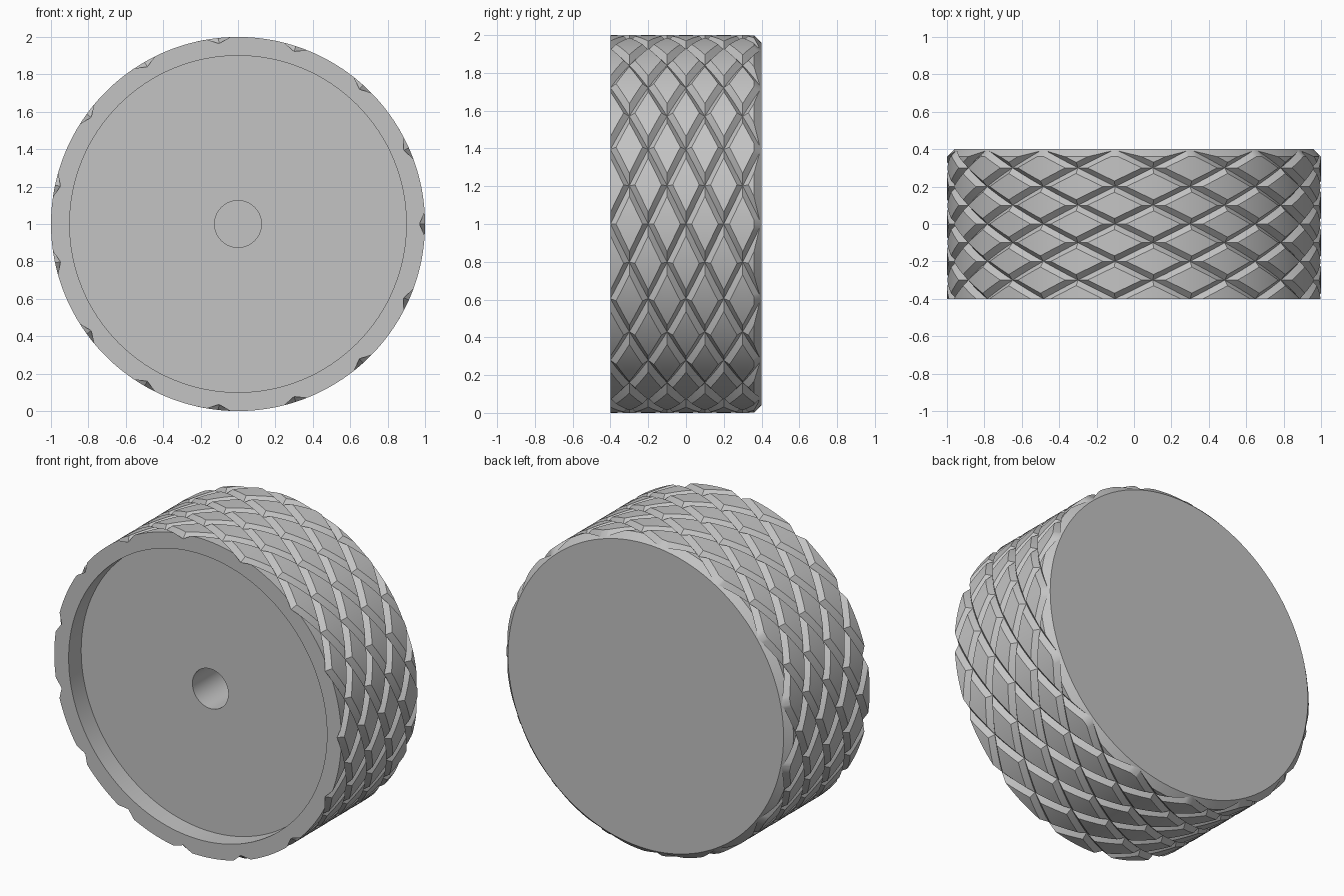
import bpy, bmesh, math
from mathutils import Vector

if "Cube" in bpy.data.objects:
    bpy.data.objects.remove(bpy.data.objects["Cube"], do_unlink=True)

STARTS = 15          # grooves in each helical direction
BANDS = 8            # half-diamonds along the width
WIDTH = 0.8
GROOVE = 0.03        # groove depth
HALF = 0.15          # groove half width, as a share of the pitch
LAND = 4             # subdivisions of the flat between grooves

grey = bpy.data.materials.new("satin grey")
grey.use_nodes = True
colour = (0.55, 0.55, 0.55, 1)
grey.diffuse_color = colour
grey.node_tree.nodes["Principled BSDF"].inputs["Base Color"].default_value = colour


def make_object(name, bm):
    bmesh.ops.recalc_face_normals(bm, faces=bm.faces)
    mesh = bpy.data.meshes.new(name)
    bm.to_mesh(mesh)
    bm.free()
    mesh.materials.append(grey)
    obj = bpy.data.objects.new(name, mesh)
    bpy.context.collection.objects.link(obj)
    return obj


# Knurled cylinder: a grid along both helix directions, with V grooves
breaks = [0] + [HALF + (1 - 2 * HALF) * k / LAND for k in range(LAND + 1)]
n = len(breaks)
period = STARTS * n


def groove(index):
    f = breaks[index % n]
    return max(0, 1 - min(f, 1 - f) / HALF)


bm = bmesh.new()
grid = {}


def vert(a, b):
    turn = a // period
    a, b = a - turn * period, b - turn * period
    if (a, b) not in grid:
        u = a // n + breaks[a % n]
        v = b // n + breaks[b % n]
        angle = math.pi * (u + v) / STARTS
        r = 1 - GROOVE * max(groove(a), groove(b))
        y = WIDTH * ((u - v) / BANDS - 0.5)
        grid[a, b] = bm.verts.new((r * math.cos(angle), y, 1 + r * math.sin(angle)))
    return grid[a, b]


for i in range(STARTS):
    for j in range(i - BANDS - 1, i + 2):
        for p in range(n):
            for q in range(n):
                a, b = i * n + p, j * n + q
                c = [vert(a, b), vert(a + 1, b), vert(a + 1, b + 1), vert(a, b + 1)]
                # Creases run outward from each groove crossing
                if not (p == q and p in (0, n - 1)):
                    c = c[1:] + c[:1]
                bm.faces.new((c[0], c[1], c[2]))
                bm.faces.new((c[0], c[2], c[3]))

# Close both ends beyond the final width
ends = {s: bm.verts.new((0, s * WIDTH, 1)) for s in (-1, 1)}
for e in [e for e in bm.edges if e.is_boundary]:
    side = 1 if e.verts[0].co.y > 0 else -1
    bm.faces.new((e.verts[0], e.verts[1], ends[side]))
knob = make_object("knurled_knob", bm)

# Turned envelope: blind bore, shallow front recess, rim and back chamfer
profile = [(0, 0.18), (0.125, 0.18), (0.125, -0.275), (0.9, -0.275), (0.9, -0.4),
           (1.05, -0.4), (1.05, 0.31), (0.96, 0.4), (0, 0.4)]
bm = bmesh.new()
points = [bm.verts.new((r, y, 1)) for r, y in profile]
edges = [bm.edges.new(pair) for pair in zip(points, points[1:])]
bmesh.ops.spin(bm, geom=points + edges, cent=(0, 0, 1), axis=(0, 1, 0),
               angle=math.tau, steps=128, use_merge=False)
bmesh.ops.remove_doubles(bm, verts=bm.verts, dist=0.0001)
envelope = make_object("turned_envelope", bm)
envelope.hide_render = True

# Trim the knurled cylinder to the turned envelope
trim = knob.modifiers.new("trim", 'BOOLEAN')
trim.operation = 'INTERSECT'
trim.solver = 'EXACT'
trim.object = envelope
bpy.ops.object.select_all(action='DESELECT')
knob.select_set(True)
bpy.context.view_layer.objects.active = knob
bpy.ops.object.modifier_apply(modifier=trim.name)
bpy.data.objects.remove(envelope, do_unlink=True)
bpy.ops.object.shade_smooth_by_angle(angle=math.radians(25))
